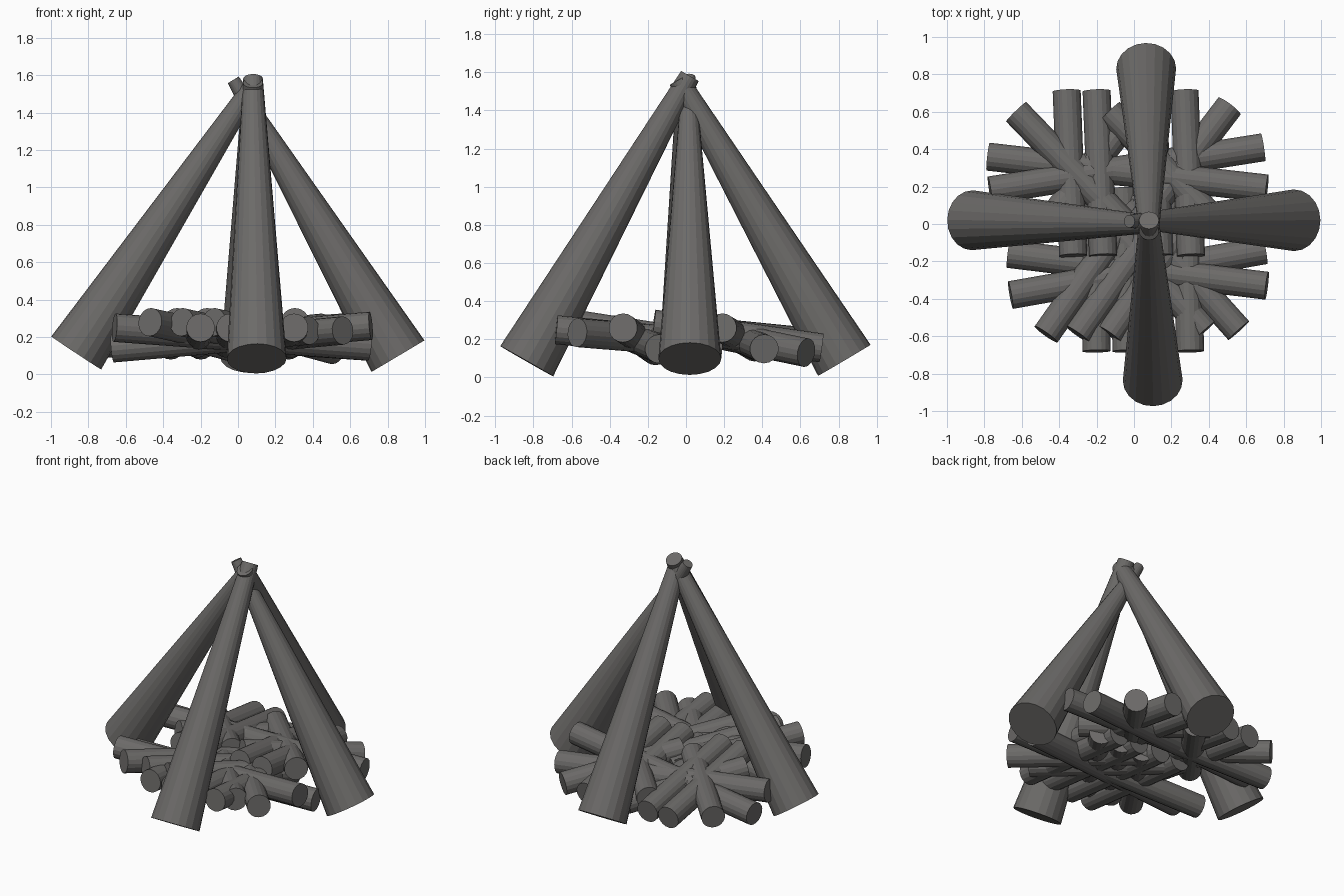
import bpy
from mathutils import Vector

if "Cube" in bpy.data.objects:
    bpy.data.objects.remove(bpy.data.objects["Cube"])

wood = bpy.data.materials.new("charred wood")
wood.diffuse_color = (0.15, 0.145, 0.14, 1)
wood.use_nodes = True
wood.node_tree.nodes["Principled BSDF"].inputs["Base Color"].default_value = wood.diffuse_color


def log(name, a, b, r1, r2, sides):
    """Flat-shaded round log running from point a to point b."""
    a, b = Vector(a), Vector(b)
    d = b - a
    bpy.ops.mesh.primitive_cone_add(vertices=sides, radius1=r1, radius2=r2,
                                    depth=d.length, location=(a + b) / 2)
    ob = bpy.context.object
    ob.rotation_mode = 'QUATERNION'
    ob.rotation_quaternion = d.to_track_quat('Z', 'Y')
    ob.name = name
    ob.data.materials.append(wood)


# Four large tapered logs leaning together
log("front_leaning_log", (0.10, -0.835, 0.085), (0.08, 0.02, 1.58), 0.16, 0.053, 20)
log("back_leaning_log", (0.065, 0.83, 0.09), (0.08, -0.04, 1.56), 0.16, 0.053, 20)
log("left_leaning_log", (-0.865, 0.02, 0.115), (0.07, 0.0, 1.53), 0.16, 0.05, 20)
log("right_leaning_log", (0.855, 0.02, 0.098), (-0.025, 0.015, 1.575), 0.165, 0.034, 20)

R, N = 0.076, 18

# Long crossed logs, one pair in each half of the pile
long_logs = [
    ((-0.67, -0.16, 0.14), (0.71, -0.33, 0.26)),
    ((-0.66, -0.38, 0.25), (0.70, -0.14, 0.15)),
    ((-0.78, 0.36, 0.16), (0.71, 0.19, 0.26)),
    ((-0.77, 0.18, 0.25), (0.69, 0.41, 0.15)),
]
for i, (a, b) in enumerate(long_logs):
    log(f"long_log_{i}", a, b, R, R, N)

# Short straight logs pointing front and back
for i, x in enumerate((-0.20, -0.04, 0.14, 0.30)):
    log(f"front_short_log_{i}", (x, -0.68, 0.25), (x - 0.02, 0.19, 0.165), R, R, N)
for i, x in enumerate((-0.36, -0.20, 0.10, 0.27)):
    log(f"back_short_log_{i}", (x, 0.71, 0.155), (x + 0.035, -0.17, 0.28), R, R, N)

# Diagonal short logs fanning outward
for i, x in enumerate((-0.47, -0.30, -0.13)):
    log(f"front_left_diagonal_{i}", (x, -0.59, 0.28), (x + 0.50, 0.12, 0.17), R, R, N)
for i, x in enumerate((0.56, 0.38)):
    log(f"front_right_diagonal_{i}", (x, -0.57, 0.235), (x - 0.60, 0.10, 0.18), R, R, N)
for i, x in enumerate((-0.63, -0.13)):
    log(f"back_left_diagonal_{i}", (x, 0.60, 0.19), (x + 0.58, 0.0, 0.25), R, R, N)
for i, x in enumerate((0.51, 0.02)):
    log(f"back_right_diagonal_{i}", (x, 0.63, 0.13), (x - 0.48, 0.0, 0.26), R, R, N)
